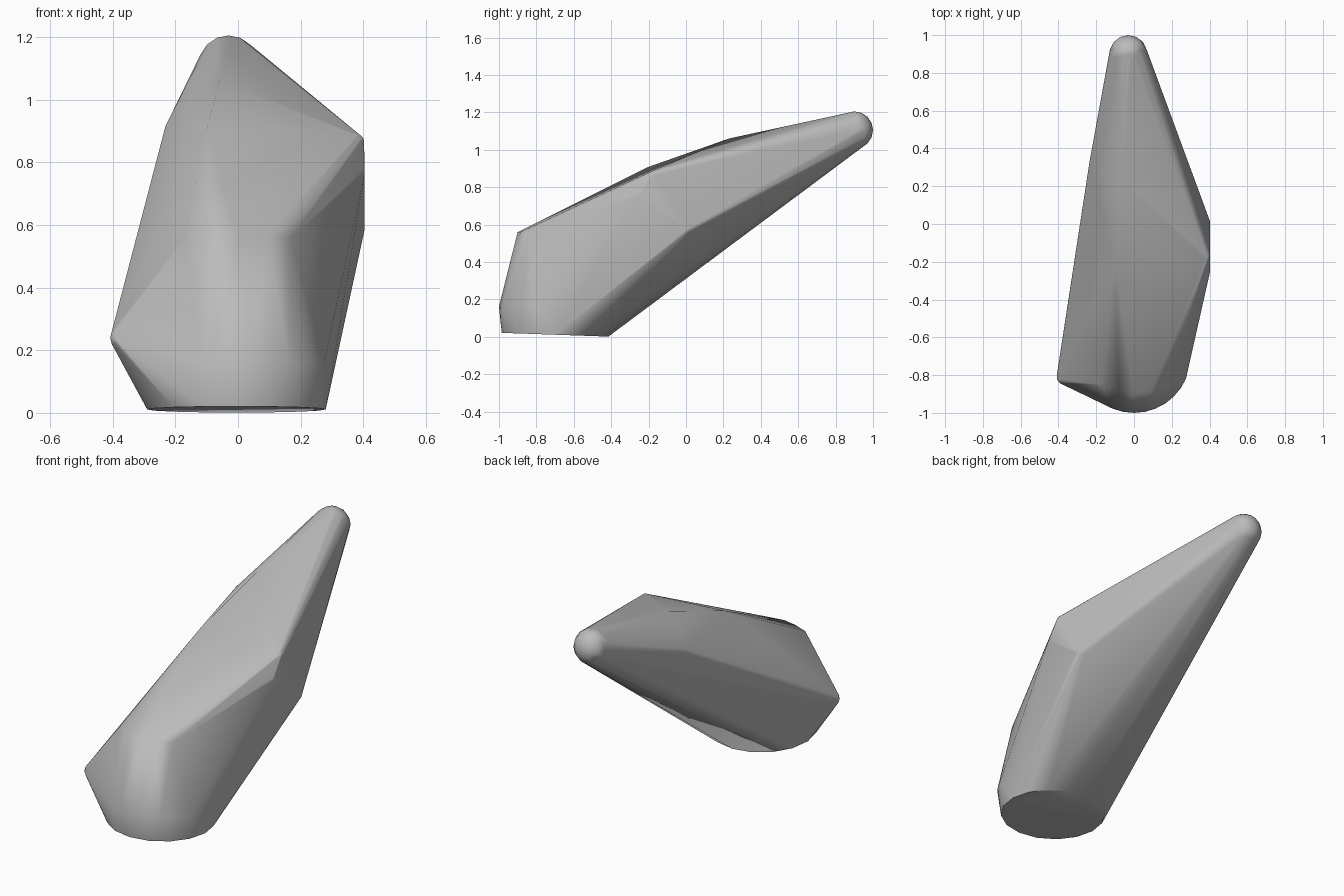
import bpy, bmesh, math
from mathutils import Vector

cube = bpy.data.objects.get("Cube")
if cube:
    bpy.data.objects.remove(cube)

mat = bpy.data.materials.new("stone grey")
mat.use_nodes = True
grey = (0.5, 0.5, 0.5, 1)
mat.diffuse_color = grey
mat.node_tree.nodes["Principled BSDF"].inputs["Base Color"].default_value = grey

bm = bmesh.new()


def ball(centre, r, segments=10):
    """Rounded corner that the skin is stretched over."""
    made = bmesh.ops.create_uvsphere(bm, u_segments=segments, v_segments=segments // 2 + 1, radius=r)
    bmesh.ops.translate(bm, verts=made["verts"], vec=centre)


def ring(centre, r, tilt, count=14, start=0.0, sweep=math.tau):
    """Circle or arc of points, higher towards the front by tilt."""
    for i in range(count):
        a = start + sweep * i / count
        bm.verts.new(Vector(centre) + Vector((r * math.cos(a), r * math.sin(a), -tilt * math.sin(a))))


# Flat round foot and the slight swelling just above its front
ring((-0.005, -0.7, 0.011), 0.285, 0.01, count=16)
ring((0, -0.7, 0.16), 0.3, 0, count=9, start=math.pi * 1.38, sweep=math.pi * 0.55)

# Rounded tip
ball((-0.03, 0.9, 1.105), 0.1, 14)

# Front brow
for p in ((-0.17, -0.85, 0.56), (-0.08, -0.885, 0.56), (0, -0.9, 0.56),
          (0.09, -0.885, 0.56), (0.17, -0.84, 0.56)):
    bm.verts.new(p)

# Top ridge
for p in ((-0.1, -0.21, 0.905), (-0.06, 0.23, 1.06)):
    bm.verts.new(p)

# Shoulder on one side and low corner on the other
ball((0.365, 0.0, 0.58), 0.04)
ball((0.375, -0.24, 0.76), 0.03)
ball((0.38, -0.17, 0.865), 0.024)
ball((-0.37, -0.81, 0.24), 0.04)
ball((-0.207, 0.32, 0.9), 0.03)

# Stretch one skin over everything
hull = bmesh.ops.convex_hull(bm, input=bm.verts[:], use_existing_faces=False)
keep = {f for f in hull["geom"] if isinstance(f, bmesh.types.BMFace)}
bmesh.ops.delete(bm, geom=[f for f in bm.faces if f not in keep], context="FACES")
bmesh.ops.delete(bm, geom=[e for e in bm.edges if not e.link_faces], context="EDGES")
bmesh.ops.delete(bm, geom=[v for v in bm.verts if not v.link_faces], context="VERTS")
bmesh.ops.dissolve_limit(bm, angle_limit=math.radians(1.5), verts=bm.verts[:], edges=bm.edges[:])
bmesh.ops.recalc_face_normals(bm, faces=bm.faces[:])

mesh = bpy.data.meshes.new("rock_body")
bm.to_mesh(mesh)
bm.free()
mesh.materials.append(mat)
rock = bpy.data.objects.new("rock_body", mesh)
bpy.context.collection.objects.link(rock)

# Soft shading with a crisp foot edge
bpy.context.view_layer.objects.active = rock
rock.select_set(True)
bpy.ops.object.shade_smooth_by_angle(angle=math.radians(50))
weighted = rock.modifiers.new("soft_faces", "WEIGHTED_NORMAL")
weighted.keep_sharp = True
